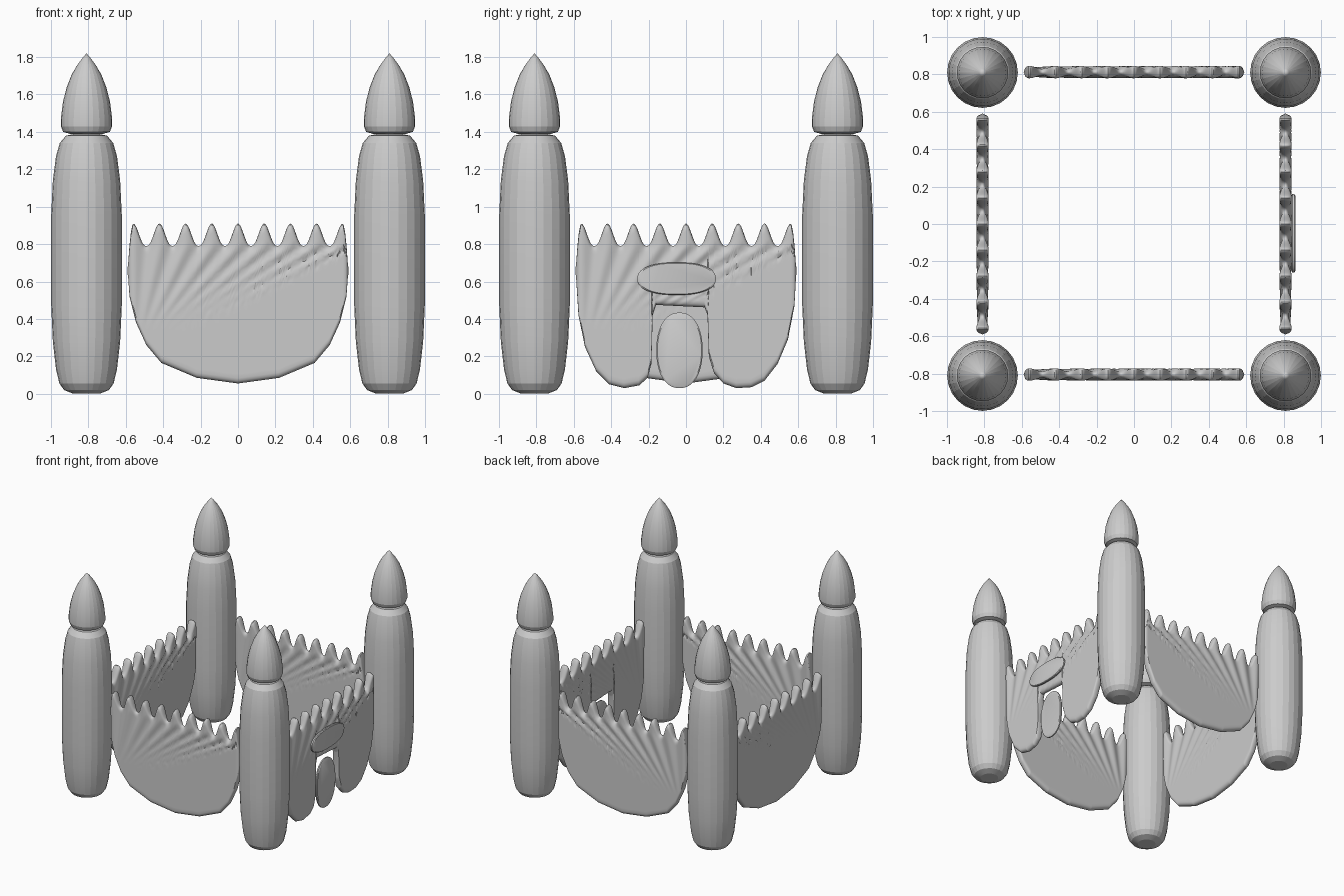
import bpy, bmesh, math

cube = bpy.data.objects.get("Cube")
if cube:
    bpy.data.objects.remove(cube, do_unlink=True)

grey = bpy.data.materials.new("plain grey")
grey.use_nodes = True
grey.diffuse_color = (0.6, 0.6, 0.6, 1)
grey.node_tree.nodes["Principled BSDF"].inputs["Base Color"].default_value = (0.6, 0.6, 0.6, 1)


def finish(name, bm, smooth=None):
    bmesh.ops.remove_doubles(bm, verts=bm.verts, dist=0.00005)
    bmesh.ops.recalc_face_normals(bm, faces=bm.faces)
    mesh = bpy.data.meshes.new(name)
    bm.to_mesh(mesh)
    bm.free()
    mesh.materials.append(grey)
    obj = bpy.data.objects.new(name, mesh)
    bpy.context.collection.objects.link(obj)
    if smooth:
        bpy.ops.object.select_all(action='DESELECT')
        obj.select_set(True)
        bpy.context.view_layer.objects.active = obj
        bpy.ops.object.shade_smooth_by_angle(angle=math.radians(smooth))
    return obj


def lathe(name, profile, x, y, sides=24):
    bm = bmesh.new()
    verts = [bm.verts.new((x + r, y, z)) for r, z in profile]
    edges = [bm.edges.new(pair) for pair in zip(verts, verts[1:])]
    bmesh.ops.spin(bm, geom=verts + edges, cent=(x, y, 0), axis=(0, 0, 1),
                   angle=2 * math.pi, steps=sides)
    return finish(name, bm, 12)


def interp(points, x):
    for (x0, z0), (x1, z1) in zip(points, points[1:]):
        if x <= x1:
            return z0 + (z1 - z0) * max(0, x - x0) / (x1 - x0)
    return points[-1][1]


# Corner towers with pointed caps
TOWER = [(0, 0), (.07, 0), (.12, .02), (.145, .055), (.163, .13), (.18, .28), (.189, .48),
         (.189, .95), (.18, 1.14), (.163, 1.27), (.143, 1.34), (.11, 1.38), (.06, 1.39), (0, 1.39)]
CAP = [(0, 1.388), (.09, 1.39), (.125, 1.4), (.137, 1.43), (.137, 1.47), (.126, 1.56),
       (.107, 1.635), (.08, 1.705), (.05, 1.757), (.02, 1.797), (0, 1.82)]
for side, x in (("left", .81), ("right", -.81)):
    for end, y in (("front", -.81), ("back", .81)):
        lathe(f"{end}_{side}_tower", TOWER, x, y)
        lathe(f"{end}_{side}_tower_cap", CAP, x, y)

# Wall outlines: rounded lower edges and a crenellated top
HALF, PITCH, CREST = .59, .14, .79
PLAIN = [(-.59, .66), (-.58, .52), (-.545, .38), (-.49, .26), (-.41, .165), (-.22, .085), (0, .055),
         (.22, .085), (.41, .165), (.49, .26), (.545, .38), (.58, .52), (.59, .66)]
GATE = [(-.59, .66), (-.575, .42), (-.54, .25), (-.48, .12), (-.41, .05), (-.33, .03), (-.25, .045),
        (-.205, .085), (-.185, .16), (-.178, .42), (-.16, .475), (.1, .462), (.115, .42), (.122, .2),
        (.15, .11), (.2, .055), (.27, .03), (.35, .035), (.42, .07), (.49, .16), (.545, .29),
        (.58, .47), (.59, .66)]


def top_edge(x):
    wave = .5 + .5 * math.cos(2 * math.pi * x / PITCH)
    z = CREST + .12 * wave ** 1.25
    over = max(0, abs(x) - .56) / .03
    return z - .2 * over ** 2


def half_thickness(x, z, low, high):
    # Ridges fan out from one lower corner to the merlons
    ax, az = -.55, .2
    t = (CREST - az) / (min(max(z, az + .1), CREST) - az)
    hit = ax + (x - ax) * t
    fade = min(1, max(0, (z - .36) / .43)) if abs(hit) < .62 else 0
    thick = .027 + .008 * fade * math.cos(2 * math.pi * hit / PITCH) - .002 * fade
    # Rounded rim
    d = min(1, min(z - low, high - z, HALF + .003 - abs(x)) / .03)
    return thick * math.sqrt(max(0, 1 - (1 - d) ** 2))


def wall(name, outline, place):
    bm = bmesh.new()
    count = 136
    xs = sorted({round(-HALF + 2 * HALF * i / count, 4) for i in range(count + 1)}
                | {p[0] for p in outline})
    rim = [0, .002, .007, .015, .028]
    columns = []
    for x in xs:
        low, high = interp(outline, x), top_edge(x)
        inner = [low + .028 + (high - low - .056) * i / 32 for i in range(1, 32)]
        zs = [low + r for r in rim] + inner + [high - r for r in reversed(rim)]
        col = []
        for z in zs:
            h = half_thickness(x, z, low, high)
            col.append([bm.verts.new(place(x, s * h, z)) for s in (-1, 1)])
        columns.append(col)
    for a, b in zip(columns, columns[1:]):
        for i in range(len(a) - 1):
            for s in (0, 1):
                bm.faces.new((a[i][s], b[i][s], b[i + 1][s], a[i + 1][s]))
    # Close the narrow ends
    for col in (columns[0], columns[-1]):
        for p, q in zip(col, col[1:]):
            bm.faces.new((p[0], p[1], q[1], q[0]))
    finish(name, bm, 40)


wall("front_wall", PLAIN, lambda u, d, z: (u, d - .805, z))
wall("back_wall", PLAIN, lambda u, d, z: (u, d + .812, z))
wall("right_wall", PLAIN, lambda u, d, z: (d - .81, u, z))
wall("gate_wall", GATE, lambda u, d, z: (d + .81, u, z))


# Thin rounded plates: gate door and the sign above it
def plate(name, centre, ry, rz, thick, power, sides=48):
    bm = bmesh.new()
    rings = []
    for dx, scale in ((-.5, .95), (-.25, 1), (.25, 1), (.5, .95)):
        ring = []
        for i in range(sides):
            a = 2 * math.pi * i / sides
            c, s = math.cos(a), math.sin(a)
            ring.append(bm.verts.new((centre[0] + dx * thick,
                                      centre[1] + ry * scale * math.copysign(abs(c) ** power, c),
                                      centre[2] + rz * scale * math.copysign(abs(s) ** power, s))))
        rings.append(ring)
    for a, b in zip(rings, rings[1:]):
        for i in range(sides):
            j = (i + 1) % sides
            bm.faces.new((a[i], a[j], b[j], b[i]))
    bm.faces.new(rings[0])
    bm.faces.new(rings[-1])
    finish(name, bm, 30)


plate("gate_door", (.82, -.035, .232), .124, .202, .02, .9)
plate("gate_sign", (.852, -.05, .615), .21, .087, .022, .85)
